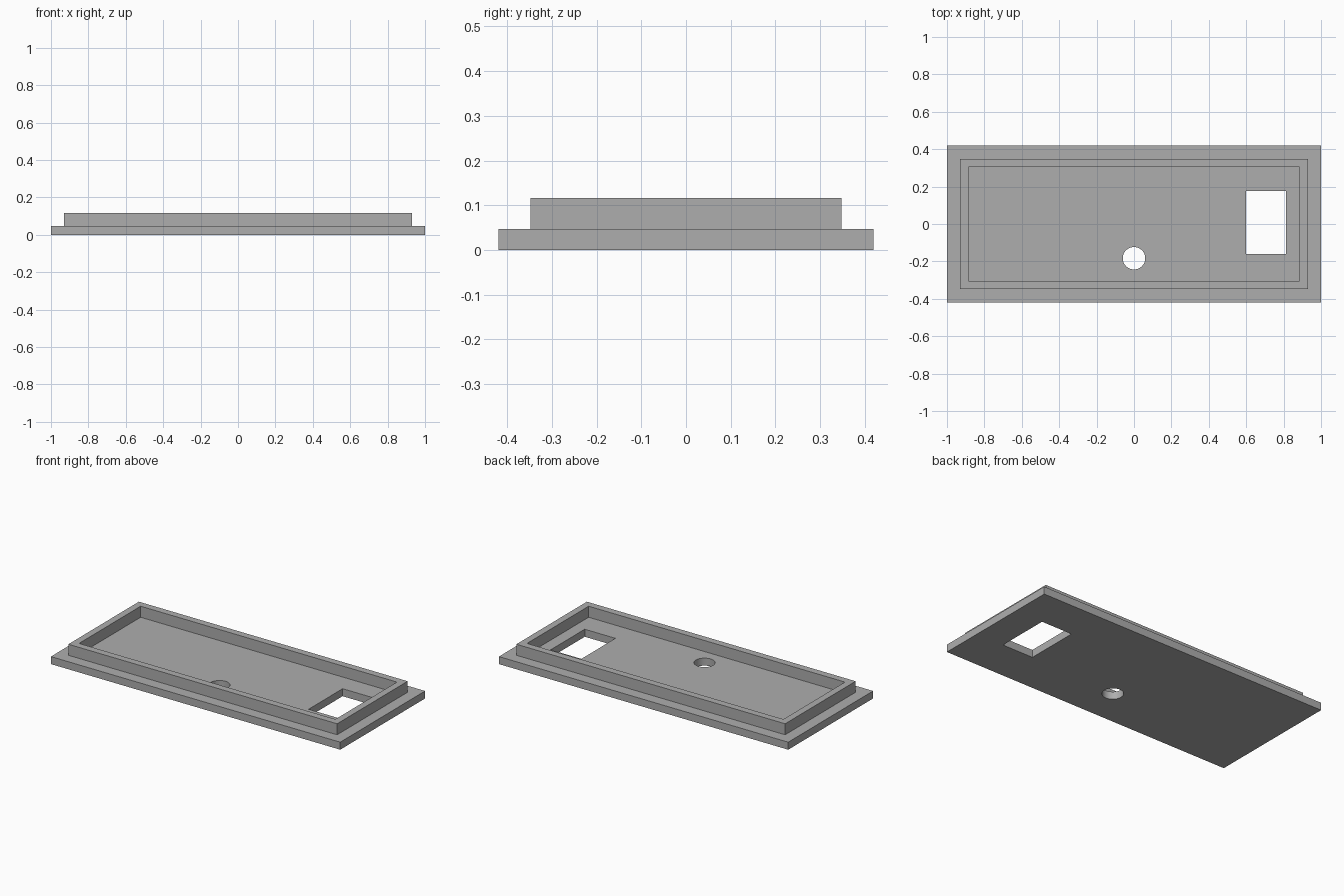
import bpy

default_cube = bpy.data.objects.get("Cube")
if default_cube:
    bpy.data.objects.remove(default_cube, do_unlink=True)

BASE_TOP, RIM_TOP = 0.047, 0.116

grey = bpy.data.materials.new("plain_grey")
grey.use_nodes = True
colour = (0.42, 0.42, 0.42, 1)
grey.diffuse_color = colour
grey.node_tree.nodes["Principled BSDF"].inputs["Base Color"].default_value = colour


def box(name, x0, x1, y0, y1, z0, z1):
    bpy.ops.mesh.primitive_cube_add(
        size=1, location=((x0 + x1) / 2, (y0 + y1) / 2, (z0 + z1) / 2))
    ob = bpy.context.object
    ob.name = name
    ob.scale = (x1 - x0, y1 - y0, z1 - z0)
    bpy.ops.object.transform_apply(location=True, rotation=False, scale=True)
    ob.data.materials.append(grey)
    return ob


def centred_box(name, hx, hy, z0, z1):
    return box(name, -hx, hx, -hy, hy, z0, z1)


def combine(target, tool, operation):
    """Apply a boolean to the target and discard the tool."""
    tool.hide_render = True
    mod = target.modifiers.new(operation.lower(), 'BOOLEAN')
    mod.operation, mod.object, mod.solver = operation, tool, 'EXACT'
    bpy.context.view_layer.objects.active = target
    bpy.ops.object.modifier_apply(modifier=mod.name)
    bpy.data.objects.remove(tool, do_unlink=True)


# Base plate with the raised block that becomes the rim
lid = centred_box("enclosure_lid", 1, 0.419, 0, BASE_TOP)
combine(lid, centred_box("rim_block", 0.929, 0.348, BASE_TOP / 2, RIM_TOP), 'UNION')

# Hollow the block down to the plate, leaving a thin rim
combine(lid, centred_box("rim_pocket", 0.886, 0.304, BASE_TOP, RIM_TOP + 0.1), 'DIFFERENCE')

# Rectangular window
combine(lid, box("window_cutter", 0.6, 0.812, -0.16, 0.176, -0.1, 0.2), 'DIFFERENCE')

# Round hole
bpy.ops.mesh.primitive_cylinder_add(vertices=48, radius=0.06, depth=0.4,
                                    location=(0, -0.183, 0))
hole = bpy.context.object
hole.name = "hole_cutter"
hole.data.materials.append(grey)
combine(lid, hole, 'DIFFERENCE')

# Smooth only the wall of the round hole
bpy.ops.object.select_all(action='DESELECT')
lid.select_set(True)
bpy.context.view_layer.objects.active = lid
bpy.ops.object.shade_smooth_by_angle()
